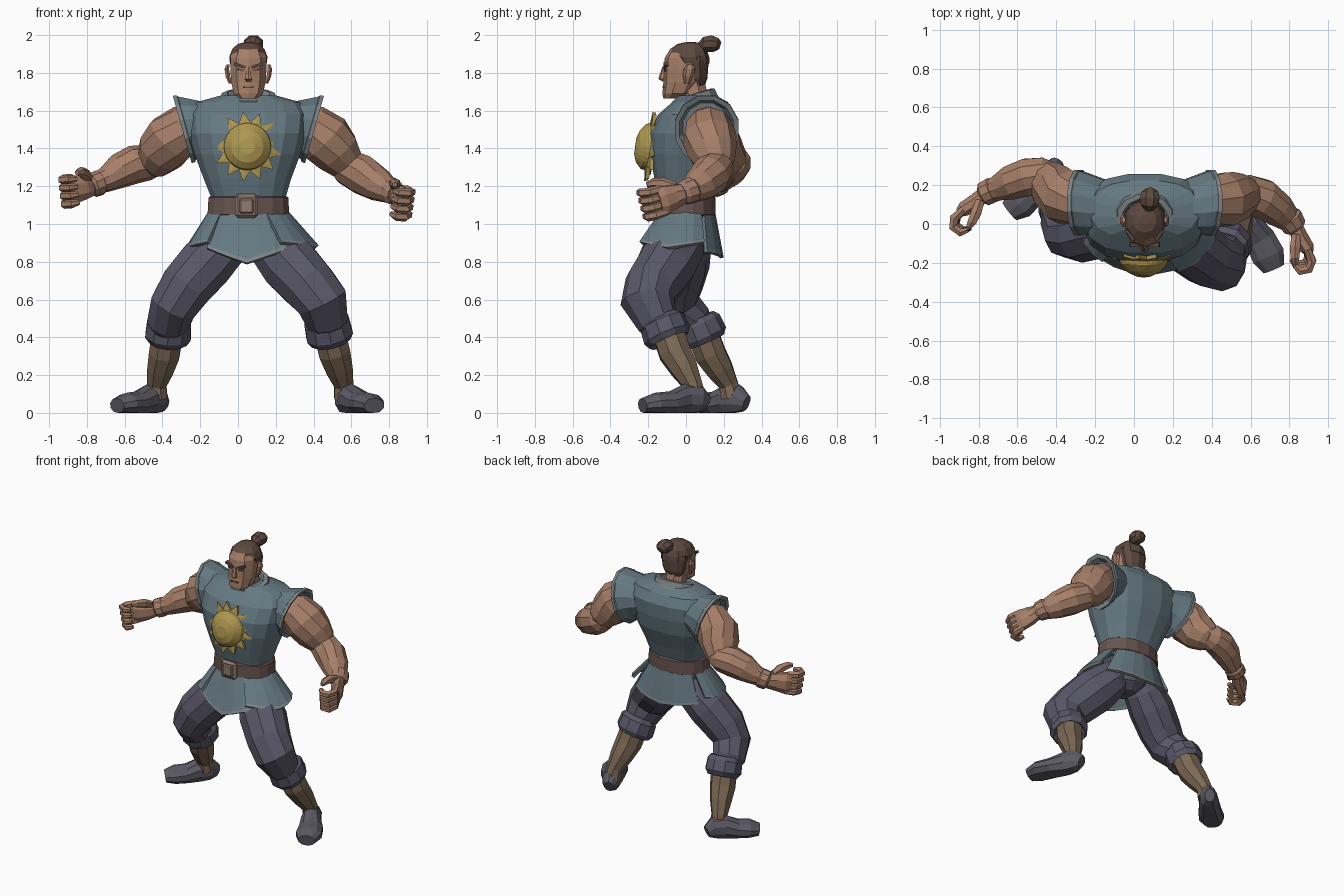
import bpy, bmesh
from math import sin, cos, pi, radians
from mathutils import Vector as V

X, Y, Z = V((1, 0, 0)), V((0, 1, 0)), V((0, 0, 1))
CX = 0.055  # body midline


def material(name, r, g, b):
    m = bpy.data.materials.new(name)
    m.diffuse_color = (r, g, b, 1)
    return m


SKIN = material("skin", .38, .21, .14)
CLOTH = material("cloth", .13, .19, .22)
TRIM = material("trim", .20, .23, .24)
PANTS = material("pants", .10, .095, .135)
LEATHER = material("leather", .14, .09, .08)
METAL = material("buckle", .28, .20, .15)
GOLD = material("gold", .42, .31, .08)
WRAP = material("wrap", .20, .14, .09)
SHOE = material("shoe", .105, .10, .125)
HAIR = material("hair", .11, .068, .05)


def skin(name, rings, mat, closed=True):
    """Bridge rings of points with quads; closed rings get end caps."""
    bm = bmesh.new()
    rows = [[bm.verts.new(p) for p in r] for r in rings]
    n = len(rows[0])
    for a, b in zip(rows, rows[1:]):
        for i in range(n if closed else n - 1):
            j = (i + 1) % n
            bm.faces.new((a[i], a[j], b[j], b[i]))
    if closed:
        bm.faces.new(rows[0])
        bm.faces.new(rows[-1])
    bmesh.ops.recalc_face_normals(bm, faces=bm.faces)
    me = bpy.data.meshes.new(name)
    bm.to_mesh(me)
    bm.free()
    me.materials.append(mat)
    ob = bpy.data.objects.new(name, me)
    bpy.context.collection.objects.link(ob)
    return ob


def loft(name, pts, mat, n=10, ref=Z, axis=None, p=2.0):
    """Loft ovals (x, y, z, ra[, rb]) along their path, or facing a fixed axis."""
    c = [V(q[:3]) for q in pts]
    rings = []
    for k, q in enumerate(pts):
        t = axis or (c[min(k + 1, len(c) - 1)] - c[max(k - 1, 0)])
        t = V(t).normalized()
        s = t.cross(ref).normalized()
        w = t.cross(s)
        ra, rb = q[3], q[-1]
        ring = []
        for i in range(n):
            a = 2 * pi * (i + .5) / n
            u, v = [(1 if f > 0 else -1) * abs(f) ** (2 / p) for f in (cos(a), sin(a))]
            pt = c[k] + s * ra * u + w * rb * v
            pt.z = max(pt.z, 0)
            ring.append(pt)
        rings.append(ring)
    return skin(name, rings, mat)


def box(name, loc, size, mat, rot=(0, 0, 0), bevel=0):
    bpy.ops.mesh.primitive_cube_add(size=1, location=loc, rotation=rot)
    ob = bpy.context.object
    ob.name, ob.scale = name, size
    bpy.ops.object.transform_apply(location=False, rotation=False, scale=True)
    ob.data.materials.append(mat)
    if bevel:
        m = ob.modifiers.new("bevel", "BEVEL")
        m.width, m.segments = bevel, 1


# Torso, collar and belt
loft("tunic_torso", [(CX, 0, 1.02, .20, .14), (CX, 0, 1.14, .20, .145), (.05, .005, 1.24, .235, .175),
     (.05, .02, 1.37, .285, .215), (.05, .03, 1.48, .315, .225), (CX, .055, 1.58, .32, .205),
     (CX, .075, 1.645, .28, .15), (CX, .06, 1.68, .15, .10)], CLOTH, 16, Y, Z, 2.5)
loft("collar", [(CX, .055, 1.60, .18, .15), (CX, .045, 1.65, .155, .13), (CX, .04, 1.685, .145, .12),
     (CX, .04, 1.69, .115, .095), (CX, .045, 1.65, .09, .08)], TRIM, 12, Y, V((0, -.3, 1)))
loft("belt", [(CX, 0, 1.04, .20, .145), (CX, 0, 1.05, .22, .16), (CX, 0, 1.14, .215, .16),
     (CX, 0, 1.15, .20, .145)], LEATHER, 16, Y, Z, 2.2)
box("buckle", (.045, -.165, 1.095), (.12, .04, .125), METAL, bevel=.015)
box("buckle_plate", (.045, -.185, 1.095), (.075, .02, .08), METAL, bevel=.008)

# Flared shoulder openings
for s in (-1, 1):
    loft("shoulder_flare", [(CX + s * .20, .09, 1.53, .125, .14), (CX + s * .28, .10, 1.52, .155, .16),
         (CX + s * .335, .11, 1.505, .185, .17), (CX + s * .345, .11, 1.50, .18, .165),
         (CX + s * .30, .11, 1.515, .13, .13)], CLOTH, 12, Y, V((s * .96, 0, -.27)))
    loft("shoulder_trim", [(CX + s * .32, .11, 1.51, .17, .155), (CX + s * .33, .11, 1.505, .189, .175),
         (CX + s * .35, .11, 1.50, .192, .175), (CX + s * .345, .11, 1.50, .165, .15),
         (CX + s * .32, .11, 1.51, .14, .13)], TRIM, 12, Y, V((s * .96, 0, -.27)))

# Sun emblem: a dome inside a ring of spikes
rings = []
for radius, tip, depth in ((.04, .04, -.065), (.085, .085, -.05), (.12, .12, -.02), (.125, .125, 0),
                           (.13, .185, .005), (.125, .18, .025)):
    ring = []
    for i in range(26):
        r = tip if i % 2 else radius
        dx, dz = r * cos(2 * pi * i / 26), r * sin(2 * pi * i / 26)
        ring.append(V((.05 + dx, -.205 + depth + .12 * dz + 1.2 * dx * dx, 1.41 + dz)))
    rings.append(ring)
skin("sun_emblem", rings, GOLD)


# Skirt panels hanging from the belt
def skirt(name, a0, a1, edge, mid, rx=.32, ry=.22):
    n = 6
    rows = []
    for h in (0, .5, .92, 1):
        row = []
        for i in range(n + 1):
            a = radians(a0 + (a1 - a0) * i / n)
            top = V((CX + .205 * cos(a), .145 * sin(a), 1.06))
            low = V((.075 + rx * cos(a), -.03 + ry * sin(a), edge + (mid - edge) * (1 - abs(2 * i / n - 1))))
            row.append(top.lerp(low, h))
        rows.append(row)
    ob = skin(name, rows, CLOTH, closed=False)
    ob.data.materials.append(TRIM)
    for f in ob.data.polygons[-n:]:
        f.material_index = 1
    m = ob.modifiers.new("thickness", "SOLIDIFY")
    m.thickness, m.offset = .02, 0


skirt("skirt_front", 222, 308, .87, .79)
skirt("skirt_right", 296, 392, .90, .87, .345, .235)
skirt("skirt_left", 148, 227, .90, .87, .34)
skirt("skirt_back", 38, 142, .85, .82)

# Trousers, cuffs, shins and shoes
loft("pelvis", [(CX, 0, 1.05, .185, .13), (CX, 0, .94, .19, .15), (CX, -.01, .85, .14, .13),
     (CX, -.01, .81, .06, .07)], PANTS, 12, Y, Z)
loft("thigh_right", [(.12, .01, .97, .09), (.185, -.03, .88, .135), (.275, -.10, .785, .16), (.38, -.18, .67, .15),
     (.445, -.205, .59, .143), (.47, -.15, .49, .115), (.48, -.11, .44, .09)], PANTS, 10, Y)
loft("thigh_left", [(-.01, .02, .96, .10), (-.08, .0, .88, .135), (-.17, -.025, .79, .152), (-.275, -.055, .67, .145),
     (-.34, -.05, .57, .13), (-.37, .03, .48, .115), (-.37, .06, .44, .09)], PANTS, 10, Y)
loft("cuff_right", [(.465, -.135, .505, .10), (.47, -.125, .48, .125), (.485, -.10, .41, .13),
     (.49, -.09, .38, .11), (.485, -.10, .41, .08)], PANTS, 10, Y, V((.03, .06, -.14)))
loft("cuff_left", [(-.36, .055, .50, .10), (-.365, .065, .475, .122), (-.37, .095, .405, .127),
     (-.37, .105, .375, .105), (-.37, .095, .405, .08)], PANTS, 10, Y, V((-.01, .06, -.14)))
loft("shin_right", [(.48, -.10, .44, .09), (.51, -.06, .32, .09), (.535, -.01, .235, .077),
     (.56, .035, .15, .055), (.565, .05, .08, .06)], WRAP, 8, Y)
loft("shin_left", [(-.37, .08, .44, .09), (-.39, .13, .31, .088), (-.41, .18, .23, .075),
     (-.43, .225, .15, .055), (-.43, .24, .08, .06)], WRAP, 8, Y)
loft("shoe_right", [(.55, .11, .05, .035, .045), (.565, .07, .07, .06, .08), (.595, .0, .07, .068, .085),
     (.65, -.08, .05, .084, .065), (.692, -.165, .048, .09, .058), (.72, -.23, .038, .06, .04)], SHOE, 10)
loft("shoe_left", [(-.395, .32, .05, .035, .045), (-.42, .275, .07, .06, .08), (-.47, .22, .07, .068, .085),
     (-.53, .16, .05, .08, .065), (-.59, .105, .048, .088, .058), (-.64, .065, .038, .06, .04)], SHOE, 10)

# Arms
loft("upper_arm_left", [(-.20, .11, 1.54, .09), (-.28, .12, 1.51, .125), (-.355, .14, 1.45, .145),
     (-.41, .185, 1.38, .13), (-.45, .235, 1.325, .10), (-.48, .25, 1.29, .06)], SKIN, 10)
loft("forearm_left", [(-.40, .26, 1.32, .055), (-.46, .255, 1.325, .092), (-.55, .24, 1.315, .102),
     (-.63, .215, 1.28, .093), (-.70, .185, 1.235, .068), (-.78, .15, 1.20, .05)], SKIN, 10)
loft("wristband_left", [(-.715, .18, 1.225, .055), (-.73, .175, 1.22, .068), (-.77, .155, 1.205, .066),
     (-.78, .15, 1.20, .05)], SKIN, 10)
loft("upper_arm_right", [(.31, .11, 1.54, .09), (.39, .12, 1.51, .125), (.465, .125, 1.45, .145),
     (.525, .14, 1.38, .13), (.575, .16, 1.32, .10), (.61, .17, 1.28, .06)], SKIN, 10)
loft("forearm_right", [(.52, .19, 1.33, .055), (.57, .165, 1.305, .095), (.66, .13, 1.26, .107),
     (.74, .075, 1.21, .092), (.80, .02, 1.175, .066), (.84, -.02, 1.16, .05)], SKIN, 10)
loft("wristband_right", [(.79, .04, 1.185, .06), (.80, .03, 1.18, .072), (.825, -.01, 1.165, .066),
     (.835, -.025, 1.16, .05)], SKIN, 10)


# Half-closed hands: f = forward, c = curl direction
def hand(side, w, f, c, s=1.3):
    w, f, c = V(w), V(f).normalized(), V(c).normalized()
    u = f.cross(c).normalized()
    u = u if u.z > 0 else -u

    def at(a, b, d, *r):
        return (*(w + (f * a + c * b + u * d) * s), *[k * s for k in r])
    loft("palm_" + side, [at(-.01, 0, 0, .03, .04), at(.04, .005, 0, .035, .052), at(.09, 0, 0, .032, .062),
         at(.115, 0, 0, .02, .055)], SKIN, 8)
    for d in (.048, .016, -.016, -.048):
        loft("finger_" + side, [at(.09, 0, d, .016), at(.14, .005, d, .02), at(.165, .03, d * 1.05, .019),
             at(.155, .065, d * 1.05, .018), at(.125, .075, d, .011)], SKIN, 6)
    loft("thumb_" + side, [at(.02, .015, .035, .02), at(.055, .04, .06, .024), at(.09, .06, .072, .02),
         at(.115, .07, .072, .011)], SKIN, 6)


hand("left", (-.78, .15, 1.20), (-.78, -.60, -.14), (.61, -.79, 0))
hand("right", (.835, -.015, 1.16), (.43, -.85, -.28), (-.88, -.45, 0))

# Neck and head
loft("neck", [(CX, .06, 1.60, .085), (CX, .04, 1.70, .075), (CX, .02, 1.78, .075)], SKIN, 8, Y)
loft("head", [(CX, -.075, 1.665, .05, .045), (CX, -.045, 1.69, .08, .08), (CX, -.02, 1.75, .095, .10),
     (CX, -.005, 1.82, .10, .115), (CX, .0, 1.88, .10, .112), (CX, .005, 1.925, .08, .09),
     (CX, .01, 1.945, .05, .055)], SKIN, 10, Y, Z, 2.3)
loft("hair_cap", [(CX, .03, 1.85, .101, .095), (CX, .015, 1.885, .106, .108), (CX, .012, 1.925, .09, .097),
     (CX, .02, 1.953, .06, .065), (CX, .025, 1.963, .02, .025)], HAIR, 10, Y, Z, 2.2)
loft("hair_back", [(CX, .065, 1.72, .055, .03), (CX, .058, 1.77, .085, .055), (CX, .05, 1.86, .104, .07),
     (CX, .05, 1.89, .10, .065)], HAIR, 10, Y, Z)
loft("topknot_tie", [(.065, .05, 1.925, .035), (.072, .08, 1.94, .024), (.078, .11, 1.95, .03)], HAIR, 8)
loft("topknot", [(.078, .075, 1.94, .024), (.08, .10, 1.95, .048, .044), (.082, .135, 1.954, .055, .048),
     (.082, .165, 1.95, .045, .038), (.082, .182, 1.945, .02)], HAIR, 8)

# Face
loft("nose", [(CX, -.112, 1.835, .011, .012), (CX, -.124, 1.79, .016, .016), (CX, -.128, 1.768, .022, .018),
     (CX, -.115, 1.755, .014, .010)], SKIN, 6, Y, Z)
box("mouth", (CX, -.119, 1.725), (.055, .012, .008), HAIR)
for s in (-1, 1):
    box("brow", (CX + s * .045, -.106, 1.838), (.065, .026, .016), HAIR, (0, -s * .35, 0))
    box("eye", (CX + s * .042, -.106, 1.816), (.035, .014, .010), HAIR, (0, -s * .25, 0))
    loft("ear", [(CX + s * .095, .005, 1.745, .012, .015), (CX + s * .108, .01, 1.78, .014, .026),
         (CX + s * .114, .018, 1.82, .014, .032), (CX + s * .108, .022, 1.845, .009, .016)], SKIN, 6, Y, Z)
